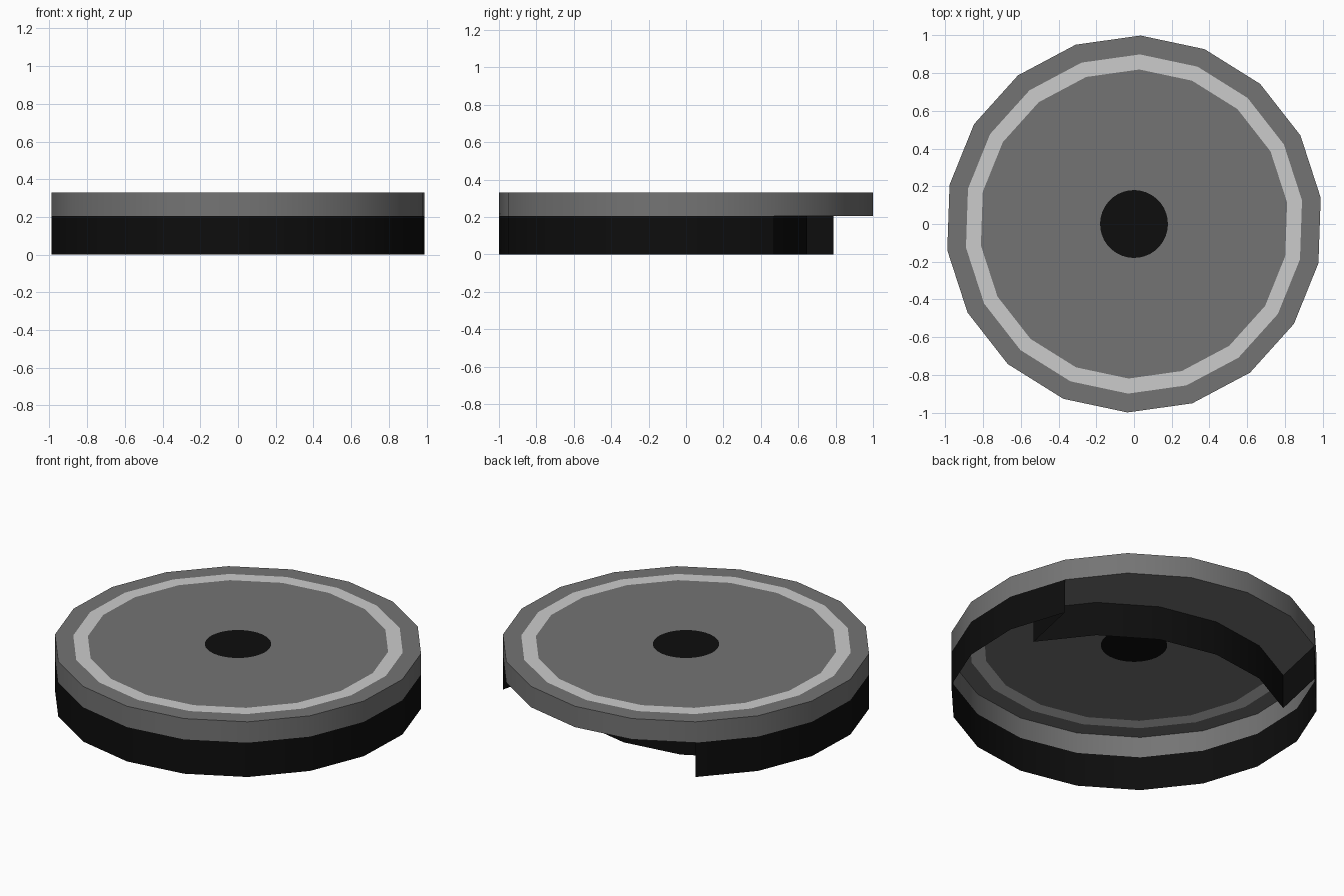
import bpy, bmesh
from math import radians, cos, sin

if "Cube" in bpy.data.objects:
    bpy.data.objects.remove(bpy.data.objects["Cube"])

N, OFFSET = 18, 8.0          # sides and first vertex angle
LOW, TOP = 0.205, 0.33       # rim underside and top
GAP_START, GAP_END = 28, 128 # recessed part of the lower wall
PUSH = 0.36                  # depth of the recess


def material(name, v):
    m = bpy.data.materials.new(name)
    m.diffuse_color = (v, v, v, 1)
    m.use_nodes = True
    m.node_tree.nodes["Principled BSDF"].inputs["Base Color"].default_value = m.diffuse_color
    return m


grey = material("mid grey", 0.175)
light = material("light grey", 0.60)
black = material("near black", 0.004)


def polar(r, deg):
    return (r * cos(radians(deg)), r * sin(radians(deg)))


def circle(r, n=N, off=OFFSET):
    return [polar(r, off + 360 * i / n) for i in range(n)]


def build(name, mat, faces, smooth=True):
    bm = bmesh.new()
    for f in faces:
        bm.faces.new([bm.verts.new(p) for p in f])
    bmesh.ops.remove_doubles(bm, verts=bm.verts, dist=1e-5)
    me = bpy.data.meshes.new(name)
    bm.to_mesh(me)
    bm.free()
    me.materials.append(mat)
    ob = bpy.data.objects.new(name, me)
    bpy.context.collection.objects.link(ob)
    if smooth:
        bpy.ops.object.select_all(action='DESELECT')
        ob.select_set(True)
        bpy.context.view_layer.objects.active = ob
        bpy.ops.object.shade_smooth_by_angle(angle=radians(30))
    return ob


def wall(path, z0, z1):
    """Vertical strip along an anticlockwise path."""
    return [[(*a, z0), (*b, z0), (*b, z1), (*a, z1)]
            for a, b in zip(path, path[1:])]


def band(outer, inner, z):
    """Flat upward-facing band between two loops of equal length."""
    n = len(outer)
    return [[(*outer[i], z), (*outer[(i + 1) % n], z),
             (*inner[(i + 1) % n], z), (*inner[i], z)] for i in range(n)]


# lid: outer rim, flat border and central field around the spot
rim, ring_out, ring_in = circle(1.0), circle(0.90), circle(0.82)
spot = circle(0.18, 2 * N)
field = []
for i in range(N):
    j = (i + 1) % N
    field.append([(*p, TOP) for p in (ring_in[i], ring_in[j], spot[2 * j],
                                      spot[2 * i + 1], spot[2 * i])])
build("lid", grey, wall(rim + rim[:1], LOW, TOP) + band(rim, ring_out, TOP) + field)

# inlaid ring and centre spot
build("inlaid_ring", light, band(ring_out, ring_in, TOP), False)
build("centre_spot", black, [[(*p, TOP) for p in spot]], False)

# lower wall, with one section pushed inwards
main = [polar(1, a) for a in range(GAP_END, GAP_START + 361, 20)]
gap = [polar(1, a) for a in range(GAP_START, GAP_END + 1, 20)]
dx, dy = polar(PUSH, (GAP_START + GAP_END) / 2)
recess = [(x - dx, y - dy) for x, y in gap]
build("lower_wall", black, wall(main + recess + main[:1], 0, LOW))

# underside of the rim over the recess, facing down
build("recess_ceiling", grey,
      [[(*recess[i], LOW), (*recess[i + 1], LOW), (*gap[i + 1], LOW), (*gap[i], LOW)]
       for i in range(len(gap) - 1)], False)
